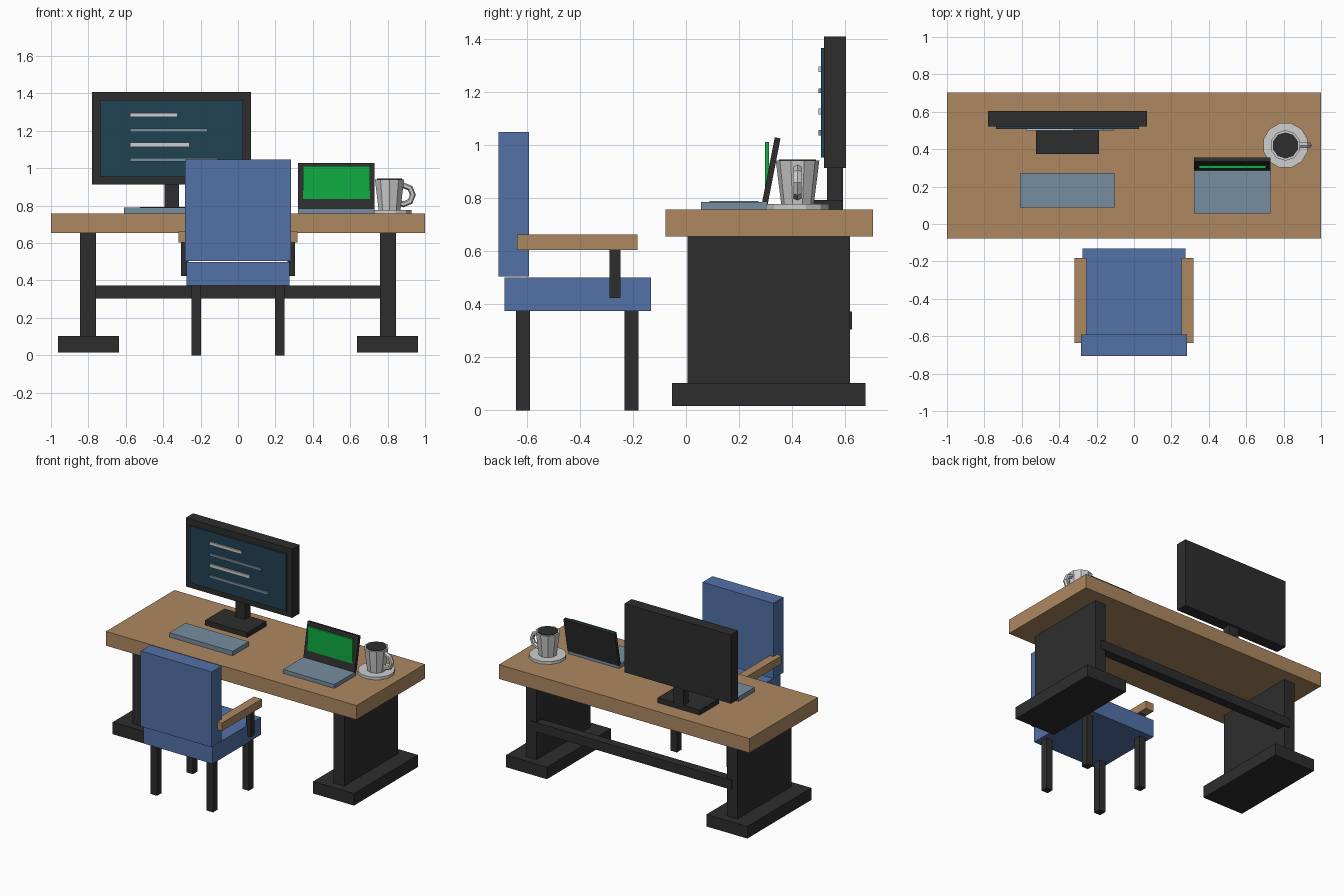
import bpy, bmesh, math
from mathutils import Matrix

if "Cube" in bpy.data.objects:
    bpy.data.objects.remove(bpy.data.objects["Cube"])


def material(name, r, g, b):
    m = bpy.data.materials.new(name)
    m.diffuse_color = (r, g, b, 1)
    m.use_nodes = True
    m.node_tree.nodes["Principled BSDF"].inputs["Base Color"].default_value = m.diffuse_color
    return m


WOOD = material("wood", .42, .25, .12)
DARK = material("charcoal", .027, .027, .027)
BLUE = material("blue_fabric", .085, .165, .39)
SLATE = material("slate_grey", .18, .27, .35)
SCREEN = material("dark_teal", .015, .055, .085)
GREEN = material("green", .005, .42, .055)
WHITE = material("light_grey", .62, .62, .62)


def finish(name, bm, mat):
    bmesh.ops.recalc_face_normals(bm, faces=bm.faces)
    me = bpy.data.meshes.new(name)
    bm.to_mesh(me)
    bm.free()
    me.materials.append(mat)
    ob = bpy.data.objects.new(name, me)
    bpy.context.collection.objects.link(ob)
    return ob


def box(name, x, y, z, mat):
    """Box from (min, max) ranges."""
    bm = bmesh.new()
    bmesh.ops.create_cube(bm, size=1)
    for v in bm.verts:
        v.co = [(a + b) / 2 + c * (b - a) for (a, b), c in zip((x, y, z), v.co)]
    return finish(name, bm, mat)


def pair(name, x, y, z, mat):
    """Box plus its mirror image across x = 0."""
    box("right_" + name, x, y, z, mat)
    box("left_" + name, (-x[1], -x[0]), y, z, mat)


def drum(name, centre, z, r_low, r_high, sides, mat, turn=0):
    """Upright cylinder or cone."""
    bm = bmesh.new()
    bmesh.ops.create_cone(bm, cap_ends=True, segments=sides, radius1=r_low,
                          radius2=r_high, depth=z[1] - z[0],
                          matrix=Matrix.Translation((*centre, sum(z) / 2))
                          @ Matrix.Rotation(turn, 4, 'Z'))
    return finish(name, bm, mat)


# Desk
box("desk_top", (-1, 1), (-.077, .704), (.654, .757), WOOD)
pair("desk_leg", (.76, .845), (.005, .618), (.1, .655), DARK)
pair("desk_foot", (.637, .963), (-.053, .676), (.016, .103), DARK)
box("desk_crossbar", (-.8, .8), (.56, .625), (.305, .373), DARK)

# Monitor
box("monitor_base", (-.524, -.188), (.374, .592), (.755, .793), DARK)
box("monitor_neck", (-.393, -.315), (.531, .591), (.78, .92), DARK)
box("monitor_case", (-.781, .069), (.52, .603), (.912, 1.408), DARK)
box("monitor_screen", (-.738, .026), (.509, .522), (.953, 1.364), SCREEN)
for i, (right, z0, z1, mat) in enumerate([
        (-.323, 1.274, 1.295, WHITE), (-.164, 1.195, 1.213, SLATE),
        (-.259, 1.114, 1.137, WHITE), (-.108, 1.036, 1.056, SLATE)]):
    box(f"screen_line_{i + 1}", (-.578, right), (.499, .508), (z0, z1), mat)
    box(f"screen_line_back_{i + 1}", (-.578, right), (.508, .511), (z0, z1), mat)

# Keyboard
box("keyboard", (-.61, -.105), (.089, .273), (.755, .789), SLATE)

# Laptop with a leaning lid and an upright display plate
box("laptop_base", (.321, .73), (.057, .305), (.755, .785), SLATE)
lid = box("laptop_lid", (.321, .73), (0, .022), (0, .253), DARK)
lid.data.transform(Matrix.Translation((0, .286, .78))
                   @ Matrix.Rotation(-math.radians(11), 4, 'X')
                   @ Matrix.Diagonal((1, 1, 1, 1)))
box("laptop_display", (.348, .706), (.297, .312), (.834, 1.011), GREEN)

# Mug, saucer and coffee
CUP = (.81, .42)
drum("saucer", CUP, (.755, .777), .123, .123, 12, WHITE, math.pi / 12)
drum("mug", CUP, (.765, .941), .06, .082, 10, WHITE)
drum("coffee", CUP, (.93, .945), .07, .07, 10, DARK)

# Mug handle: low-poly ring standing in the xz plane
bm = bmesh.new()
RING, TUBE = 8, 6
rings = []
for i in range(RING):
    a = 2 * math.pi * i / RING
    ring = []
    for j in range(TUBE):
        b = 2 * math.pi * j / TUBE
        r = .051 + .016 * math.cos(b)
        ring.append(bm.verts.new((.884 + r * math.cos(a), CUP[1] + .017 * math.sin(b),
                                  .858 + r * math.sin(a))))
    rings.append(ring)
for i in range(RING):
    p, q = rings[i], rings[(i + 1) % RING]
    for j in range(TUBE):
        k = (j + 1) % TUBE
        bm.faces.new((p[j], q[j], q[k], p[k]))
finish("mug_handle", bm, WHITE)

# Chair
box("seat", (-.276, .276), (-.684, -.132), (.374, .5), BLUE)
box("backrest", (-.283, .283), (-.706, -.592), (.504, 1.048), BLUE)
pair("armrest", (.254, .318), (-.636, -.183), (.604, .662), WOOD)
pair("armrest_post", (.265, .304), (-.288, -.247), (.423, .61), DARK)
pair("front_chair_leg", (.198, .249), (-.232, -.179), (0, .38), DARK)
pair("rear_chair_leg", (.198, .249), (-.64, -.588), (0, .38), DARK)
